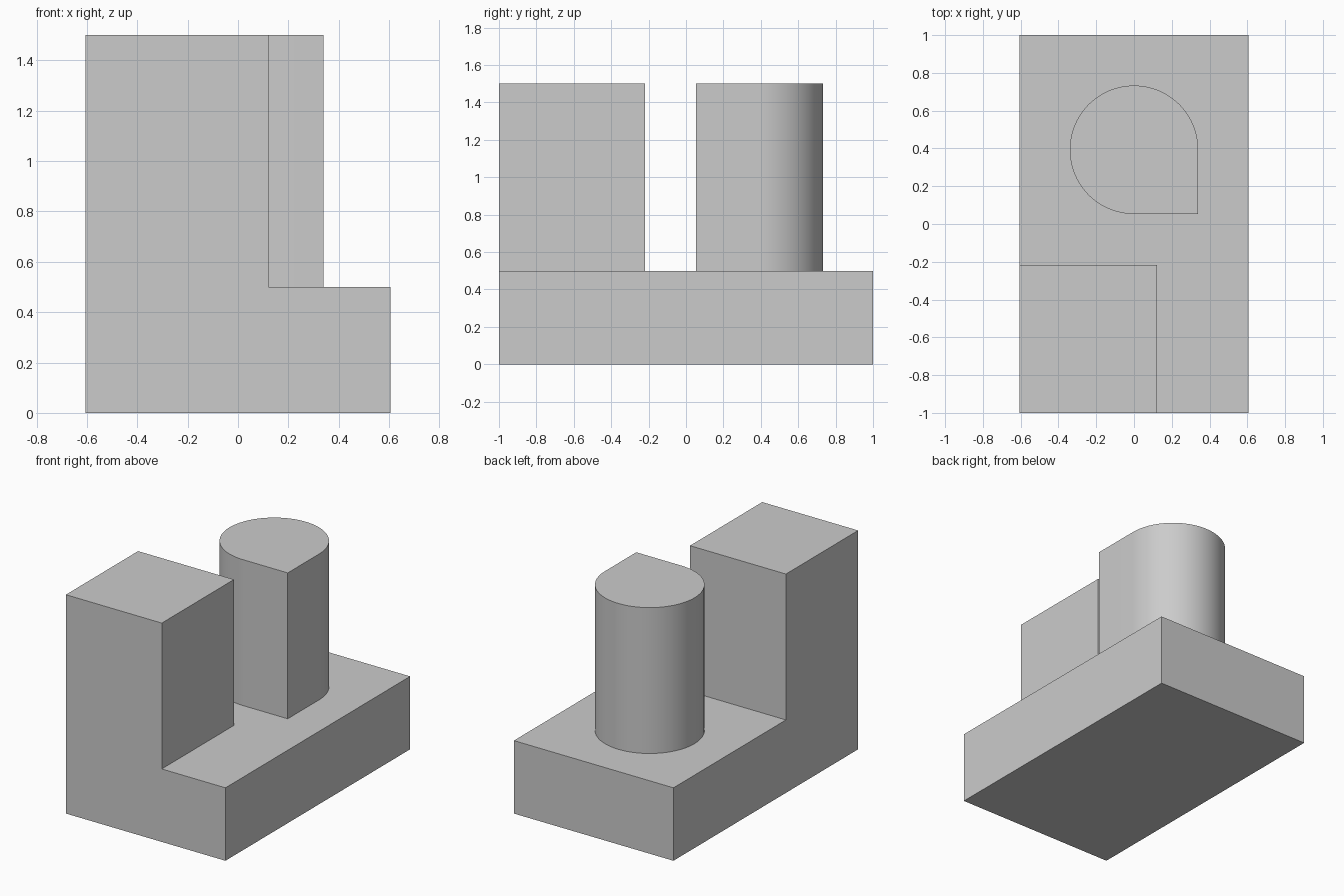
import bpy
import bmesh
from math import cos, sin, pi, radians

cube = bpy.data.objects.get("Cube")
if cube:
    bpy.data.objects.remove(cube, do_unlink=True)

HALF_W, HALF_L = 0.605, 1.0
BASE_H, TOP = 0.5, 1.5

grey = bpy.data.materials.new("plain grey")
grey.use_nodes = True
colour = (0.6, 0.6, 0.6, 1)
grey.diffuse_color = colour
grey.node_tree.nodes["Principled BSDF"].inputs["Base Color"].default_value = colour


def extrude_outline(bm, outline, z0, z1):
    """Raise a closed 2D outline into a solid prism."""
    face = bm.faces.new([bm.verts.new((x, y, z0)) for x, y in outline])
    raised = bmesh.ops.extrude_face_region(bm, geom=[face], use_keep_orig=True)
    for v in raised["geom"]:
        if isinstance(v, bmesh.types.BMVert):
            v.co.z = z1
    bmesh.ops.recalc_face_normals(bm, faces=bm.faces)


def make_object(name, bm):
    mesh = bpy.data.meshes.new(name)
    bm.to_mesh(mesh)
    bm.free()
    mesh.materials.append(grey)
    obj = bpy.data.objects.new(name, mesh)
    bpy.context.collection.objects.link(obj)
    return obj


# Base slab with the square tower raised from its front right corner
bx, by = 0.122, -0.218
bm = bmesh.new()
extrude_outline(bm, [(-HALF_W, -HALF_L), (HALF_W, -HALF_L),
                     (HALF_W, HALF_L), (-HALF_W, HALF_L)], 0, BASE_H)
for point, normal in (((bx, 0, 0), (1, 0, 0)), ((0, by, 0), (0, 1, 0))):
    bmesh.ops.bisect_plane(bm, geom=bm.verts[:] + bm.edges[:] + bm.faces[:],
                           plane_co=point, plane_no=normal)
corner = [f for f in bm.faces if f.normal.z > 0.9
          and f.calc_center_median().x < bx and f.calc_center_median().y < by]
tower = bmesh.ops.extrude_face_region(bm, geom=corner)
for v in tower["geom"]:
    if isinstance(v, bmesh.types.BMVert):
        v.co.z = TOP
bmesh.ops.dissolve_limit(bm, angle_limit=radians(1), verts=bm.verts[:], edges=bm.edges[:])
bmesh.ops.recalc_face_normals(bm, faces=bm.faces)
make_object("base_with_square_tower", bm)

# Round tower with one square corner
radius, cy, steps = 0.34, 0.393, 72
arc = [(radius * cos(1.5 * pi * i / steps), cy + radius * sin(1.5 * pi * i / steps))
       for i in range(steps + 1)]
bm = bmesh.new()
extrude_outline(bm, arc + [(radius, cy - radius)], BASE_H, TOP)
round_tower = make_object("round_tower", bm)
bpy.ops.object.select_all(action="DESELECT")
round_tower.select_set(True)
bpy.context.view_layer.objects.active = round_tower
bpy.ops.object.shade_smooth_by_angle(angle=radians(30))
